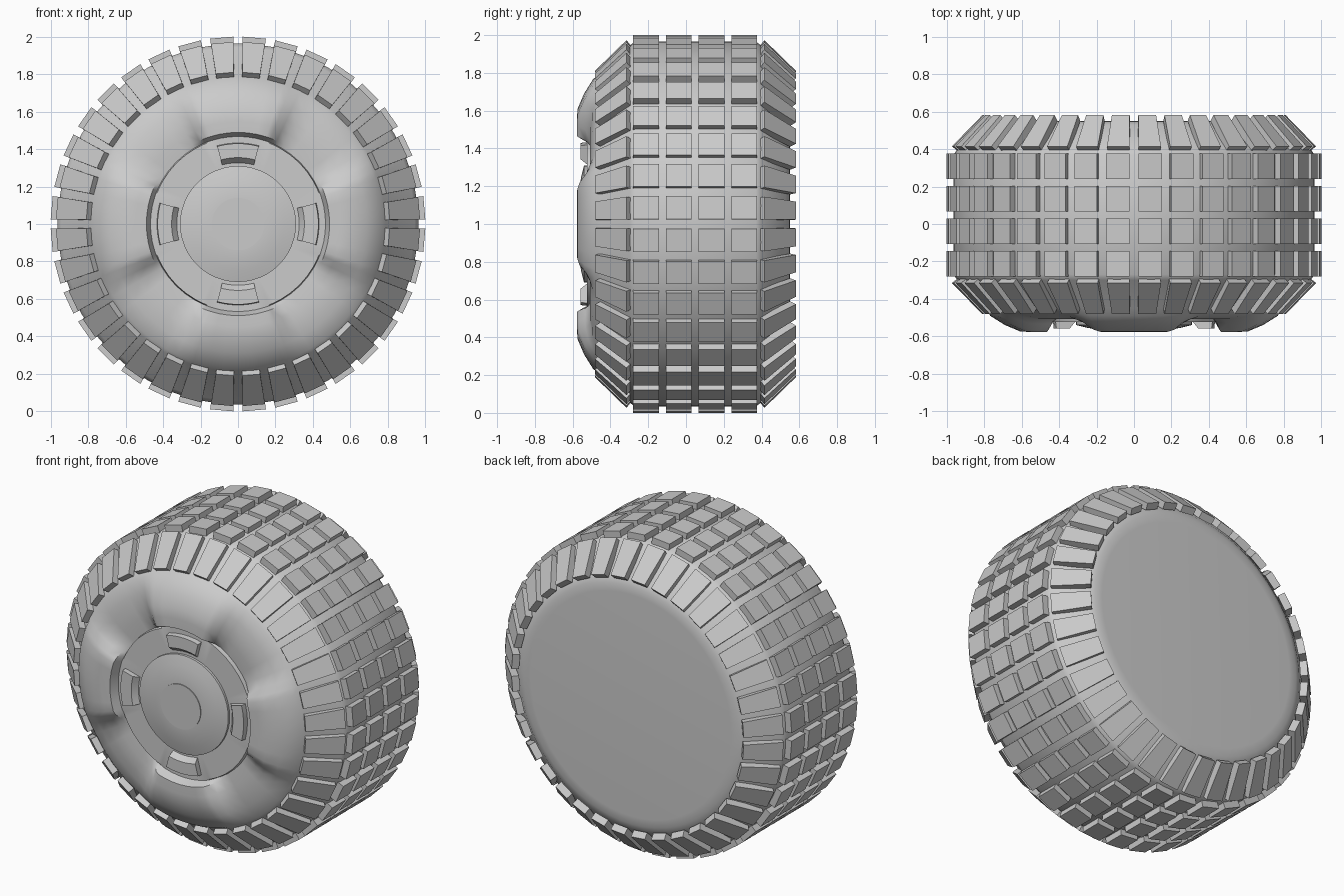
import bpy, bmesh, math
from math import radians, sin, cos
from mathutils import Matrix, Vector

cube = bpy.data.objects.get("Cube")
if cube:
    bpy.data.objects.remove(cube, do_unlink=True)

grey = bpy.data.materials.new("plain grey")
grey.use_nodes = True
grey.diffuse_color = (0.6, 0.6, 0.6, 1)
grey.node_tree.nodes["Principled BSDF"].inputs["Base Color"].default_value = (0.6, 0.6, 0.6, 1)


def polar(r, angle, y):
    """Point around the axle, angle in degrees clockwise from the top."""
    a = radians(angle)
    return Vector((r * sin(a), y, 1 + r * cos(a)))


def finish(name, bm, smooth=None):
    bmesh.ops.recalc_face_normals(bm, faces=bm.faces)
    mesh = bpy.data.meshes.new(name)
    bm.to_mesh(mesh)
    bm.free()
    mesh.materials.append(grey)
    obj = bpy.data.objects.new(name, mesh)
    bpy.context.collection.objects.link(obj)
    if smooth:
        bpy.ops.object.select_all(action='DESELECT')
        obj.select_set(True)
        bpy.context.view_layer.objects.active = obj
        bpy.ops.object.shade_smooth_by_angle(angle=radians(smooth))
    return obj


def lathe(name, profile, angles, height, smooth):
    """Spin a profile around the axle; both ends are capped flat."""
    bm = bmesh.new()
    rings = [[bm.verts.new(polar(p[0], a, height(p, a))) for a in angles] for p in profile]
    n = len(angles)
    for r0, r1 in zip(rings, rings[1:]):
        for i in range(n):
            j = (i + 1) % n
            bm.faces.new((r0[i], r0[j], r1[j], r1[i]))
    bm.faces.new(rings[0])
    bm.faces.new(rings[-1])
    return finish(name, bm, smooth)


def add_block(bm, section, angle):
    """Wedge from a four-point section of (radius, y, half width)."""
    spin = Matrix.Rotation(radians(angle), 4, 'Y')
    sides = [[bm.verts.new(spin @ Vector((s * w, y, r)) + Vector((0, 0, 1)))
              for r, y, w in section] for s in (-1, 1)]
    for i in range(4):
        j = (i + 1) % 4
        bm.faces.new((sides[0][i], sides[0][j], sides[1][j], sides[1][i]))
    bm.faces.new(sides[0])
    bm.faces.new(sides[1])


# Wheel body: radius, y on a spoke, y in the hollow between spokes
body = [
    (0.70, 0.55, 0.55), (0.75, 0.547, 0.547), (0.79, 0.53, 0.53),
    (0.945, 0.40, 0.40), (0.965, 0.37, 0.37), (0.965, -0.27, -0.27),
    (0.945, -0.30, -0.30), (0.79, -0.45, -0.45), (0.77, -0.49, -0.468),
    (0.69, -0.54, -0.495), (0.61, -0.574, -0.507), (0.55, -0.578, -0.507),
    (0.49, -0.578, -0.502), (0.468, -0.525, -0.50), (0.463, -0.525, -0.525),
    (0.31, -0.525, -0.525),
]
quarter = [-18, -12, -6, 0, 6, 12, 18, 21, 25, 30, 37, 45, 53, 60, 65, 69]
angles = [q + 90 * k for k in range(4) for q in quarter]


def body_height(p, a):
    off = abs((a + 45) % 90 - 45)
    t = min(max((off - 18) / 12, 0), 1)
    t = t * t * (3 - 2 * t)
    return p[1] + (p[2] - p[1]) * t


lathe("wheel_body", body, angles, body_height, 35)

# Domed hub with a flat centre disc
even = [i * 7.5 for i in range(48)]
hub = [(0.31, -0.50), (0.31, -0.54), (0.25, -0.555), (0.19, -0.565), (0.14, -0.569)]
lathe("hub", hub, even, lambda p, a: p[1], 35)
lathe("hub_cap", [(0.14, -0.55), (0.14, -0.574)], even, lambda p, a: p[1], 35)

# Four small lugs around the hub
bm = bmesh.new()
steps = (-15, -9, -3, 3, 9, 15)
for k in range(4):
    section = ((0.435, -0.51), (0.43, -0.558), (0.355, -0.558), (0.315, -0.51))
    rows = [[bm.verts.new(polar(r, 90 * k + s, y)) for r, y in section] for s in steps]
    for a, b in zip(rows, rows[1:]):
        for i in range(4):
            j = (i + 1) % 4
            bm.faces.new((a[i], a[j], b[j], b[i]))
    bm.faces.new(rows[0])
    bm.faces.new(rows[-1])
finish("hub_lugs", bm, 35)

# Four rows of tread blocks
COUNT = 36
bm = bmesh.new()
for y0 in (-0.28, -0.107, 0.067, 0.24):
    y1 = y0 + 0.136
    section = ((0.94, y0, 0.06), (1.0, y0, 0.062), (1.0, y1, 0.062), (0.94, y1, 0.06))
    for i in range(COUNT):
        add_block(bm, section, (i + 0.5) * 360 / COUNT)
finish("tread_blocks", bm)

# Slanted shoulder blocks, mirrored about the middle of the tread
MIDDLE = 0.05
shoulder = ((0.94, 0.34, 0.058), (0.972, 0.365, 0.06), (0.81, 0.532, 0.048), (0.78, 0.50, 0.047))
for name, side in (("front_shoulder_blocks", -1), ("back_shoulder_blocks", 1)):
    bm = bmesh.new()
    section = [(r, MIDDLE + side * d, w) for r, d, w in shoulder]
    for i in range(COUNT):
        add_block(bm, section, (i + 0.5) * 360 / COUNT)
    finish(name, bm)
